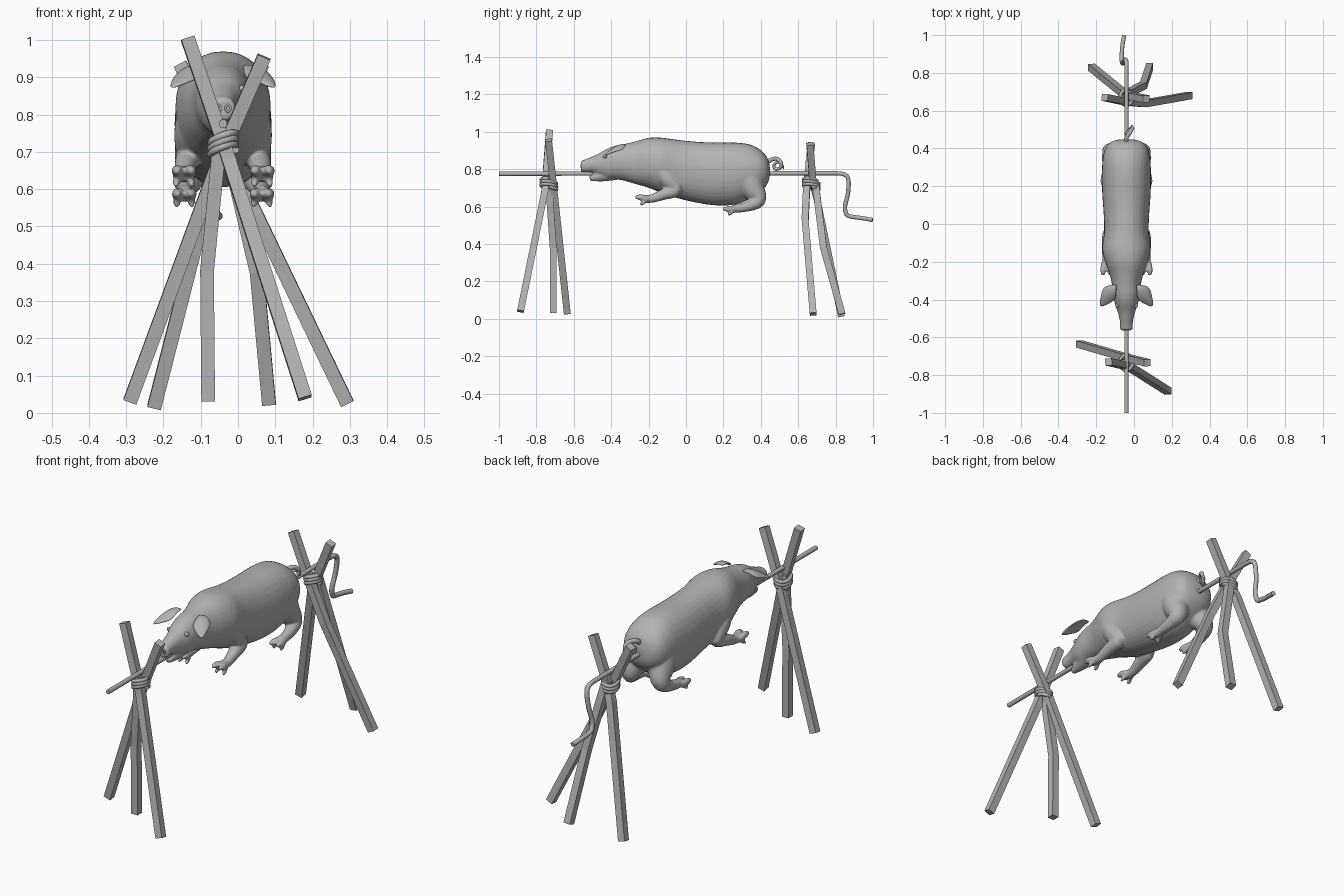
import bpy, bmesh, math
from mathutils import Vector

if "Cube" in bpy.data.objects:
    bpy.data.objects.remove(bpy.data.objects["Cube"])

X0 = -0.04  # the spit and the pig sit on this x line

mat = bpy.data.materials.new("plain grey")
mat.diffuse_color = (0.45, 0.45, 0.45, 1)
mat.use_nodes = True
mat.node_tree.nodes["Principled BSDF"].inputs["Base Color"].default_value = mat.diffuse_color


def finish(bm, name):
    bmesh.ops.recalc_face_normals(bm, faces=bm.faces)
    me = bpy.data.meshes.new(name)
    bm.to_mesh(me)
    bm.free()
    me.materials.append(mat)
    ob = bpy.data.objects.new(name, me)
    bpy.context.collection.objects.link(ob)
    return ob


def spline(rows, n):
    """Catmull-Rom through rows of numbers, n steps per span."""
    out = []
    for i in range(len(rows) - 1):
        p = [rows[max(0, min(len(rows) - 1, i + k))] for k in (-1, 0, 1, 2)]
        for s in range(n):
            t = s / n
            out.append(tuple(0.5 * (2 * b + (c - a) * t + (2 * a - 5 * b + 4 * c - d) * t * t
                                    + (3 * b - a - 3 * c + d) * t ** 3) for a, b, c, d in zip(*p)))
    return out + [tuple(rows[-1])]


def loft(bm, rings, smooth=True):
    vs = [[bm.verts.new(p) for p in r] for r in rings]
    n = len(vs[0])
    for a, b in zip(vs, vs[1:]):
        for i in range(n):
            j = (i + 1) % n
            bm.faces.new((a[i], a[j], b[j], b[i])).smooth = smooth
    for cap in (vs[0], vs[-1]):
        for e in bm.faces.new(cap).edges:
            e.smooth = False


def sweep(bm, rows, sides=8, smooth=True):
    """Tube along rows of (x, y, z, radius)."""
    pts = [Vector(r[:3]) for r in rows]
    rings, nrm = [], None
    for i, p in enumerate(pts):
        t = (pts[min(i + 1, len(pts) - 1)] - pts[max(i - 1, 0)]).normalized()
        if nrm is None:
            nrm = Vector((1, 0, 0)) if abs(t.x) < 0.8 else Vector((0, 1, 0))
        nrm = (nrm - t * nrm.dot(t)).normalized()
        bi = t.cross(nrm)
        ring = []
        for k in range(sides):
            a = 2 * math.pi * (k + 0.5) / sides
            ring.append(p + (nrm * math.cos(a) + bi * math.sin(a)) * rows[i][3])
        rings.append(ring)
    loft(bm, rings, smooth)


def tube(name, rows, sides=8, smooth=True):
    bm = bmesh.new()
    sweep(bm, rows, sides, smooth)
    return finish(bm, name)


# pig: body and head sections as (y, top z, bottom z, half width)
body = [(-.562, .842, .788, .028), (-.555, .847, .783, .034), (-.535, .853, .782, .033),
        (-.50, .868, .782, .037), (-.46, .886, .765, .048), (-.42, .91, .745, .062),
        (-.37, .927, .745, .072), (-.32, .936, .735, .077), (-.27, .948, .72, .088),
        (-.20, .967, .70, .113), (-.13, .968, .672, .128), (-.04, .956, .643, .118),
        (.06, .946, .62, .121), (.16, .942, .606, .128), (.26, .942, .61, .130),
        (.34, .932, .64, .126), (.40, .902, .68, .112), (.435, .86, .72, .082),
        (.448, .815, .76, .035)]
bm = bmesh.new()
rings = []
for y, top, bot, hw in spline(body, 4):
    ring = []
    for k in range(32):
        a = 2 * math.pi * k / 32
        c, s = math.cos(a), math.sin(a)
        ring.append((X0 + hw * math.copysign(abs(c) ** 0.9, c), y,
                     (top + bot) / 2 + (top - bot) / 2 * math.copysign(abs(s) ** 0.95, s)))
    rings.append(ring)
loft(bm, rings)
# lower jaw
sweep(bm, spline([(X0, -.515, .750, .012), (X0, -.50, .753, .018), (X0, -.45, .765, .032),
                  (X0, -.38, .785, .045)], 4), 16)
# legs, mirrored, as (side offset, y, z, radius)
front_leg = [(.07, -.15, .82, .05), (.08, -.10, .75, .052), (.092, -.055, .69, .036),
             (.10, -.12, .665, .030), (.105, -.18, .643, .023), (.105, -.22, .64, .022)]
hind_leg = [(.055, .32, .80, .065), (.065, .35, .71, .066), (.085, .385, .64, .045),
            (.098, .35, .608, .031), (.104, .29, .592, .024), (.104, .25, .587, .022)]
for side in (-1, 1):
    for leg, slope in ((front_leg, .01), (hind_leg, 0)):
        sweep(bm, spline([(X0 + side * r[0], *r[1:]) for r in leg], 4), 16)
        o, y, z, r = leg[-1]
        for toe in (-1, 1):
            x = X0 + side * o + toe * .012
            # cloven hoof and dew claw
            sweep(bm, [(x, y + .015, z, .017), (x + toe * .006, y - .025, z + slope, .017),
                       (x + toe * .008, y - .052, z + slope, .009)], 10)
            sweep(bm, [(x, y + .01, z, .014), (x + toe * .008, y - .012, z - .022, .011),
                       (x + toe * .01, y - .025, z - .032, .007)], 10)
pig = finish(bm, "pig_body")
m = pig.modifiers.new("merge", 'REMESH')
m.mode = 'VOXEL'
m.voxel_size = 0.006
m.use_smooth_shade = True
m = pig.modifiers.new("soften", 'SMOOTH')
m.iterations = 5

# ears, eyes and nostrils
ear = [[(.045, -.315, .925), (.055, -.355, .932), (.052, -.40, .900)],
       [(.09, -.322, .932), (.10, -.37, .925), (.095, -.425, .885)],
       [(.125, -.332, .902), (.138, -.385, .893), (.150, -.452, .862)]]
for side, label in ((-1, "left"), (1, "right")):
    bm = bmesh.new()
    g = [[bm.verts.new((X0 + side * x, y, z)) for x, y, z in row] for row in ear]
    for i in range(2):
        for j in range(2):
            bm.faces.new((g[i][j], g[i + 1][j], g[i + 1][j + 1], g[i][j + 1])).smooth = True
    ob = finish(bm, label + "_ear")
    m = ob.modifiers.new("thick", 'SOLIDIFY')
    m.thickness = 0.014
    m.offset = 0
    m = ob.modifiers.new("round", 'SUBSURF')
    m.levels = m.render_levels = 2

    bm = bmesh.new()
    bmesh.ops.create_uvsphere(bm, u_segments=12, v_segments=8, radius=0.011)
    bmesh.ops.translate(bm, verts=bm.verts, vec=(X0 + side * .050, -.432, .868))
    for f in bm.faces:
        f.smooth = True
    finish(bm, label + "_eye")

    ring = [(X0 + side * .013 + .007 * math.cos(a), -.562, .817 + .009 * math.sin(a), .003)
            for a in [i * math.pi / 6 for i in range(13)]]
    tube(label + "_nostril", ring, 6)

# curly tail
tube("tail", spline([(X0, .425, .83, .014), (X0, .455, .85, .012), (X0 + .018, .485, .855, .011),
                     (X0 + .032, .508, .835, .010), (X0 + .022, .505, .808, .009),
                     (X0 + .004, .480, .80, .009), (X0 + .004, .470, .82, .008),
                     (X0 + .02, .490, .838, .008), (X0 + .03, .515, .822, .006),
                     (X0 + .026, .522, .80, .003)], 5), 8)

# spit rod with a bent crank handle
crank = [(X0, .80, .778), (X0, .845, .772), (X0 - .003, .868, .745), (X0 - .012, .866, .67),
         (X0 - .020, .850, .60), (X0 - .024, .860, .556), (X0 - .025, .89, .545),
         (X0 - .022, .94, .538), (X0 - .012, .998, .528)]
tube("spit_rod", [(X0, -1, .775, .012)] + [(*p[:3], .012) for p in spline(crank, 4)], 8)

# stands: each has two crossing poles and one short prop
stands = {
    "front": [[(-.29, -.635, .03), (-.05, -.705, .68), (.07, -.735, .955)],
              [(.18, -.885, .04), (-.025, -.755, .68), (-.135, -.73, 1.005)],
              [(-.08, -.71, .03), (-.083, -.71, .38), (-.048, -.735, .74)]],
    "rear": [[(.293, .68, .025), (.05, .637, .53), (-.035, .645, .70), (-.155, .67, .935)],
             [(-.225, .83, .015), (-.065, .70, .64), (-.03, .68, .72), (.065, .662, .935)],
             [(.083, .835, .025), (.05, .735, .38), (-.035, .69, .74)]]}
for name, poles in stands.items():
    for i, p in enumerate(poles):
        tube(f"{name}_stand_pole_{i + 1}", [(*q, .026) for q in p], 4, False)
    # rope lashing wound around the crossing
    cy = -.733 if name == "front" else .67
    turns = [i * math.pi / 8 for i in range(49)]
    tube(name + "_lashing", [(X0 + .034 * math.cos(a), cy + .041 * math.sin(a),
                              .695 + .045 * a / turns[-1] + .010 * math.cos(a) - .008 * math.sin(a), .010)
                             for a in turns], 6)
